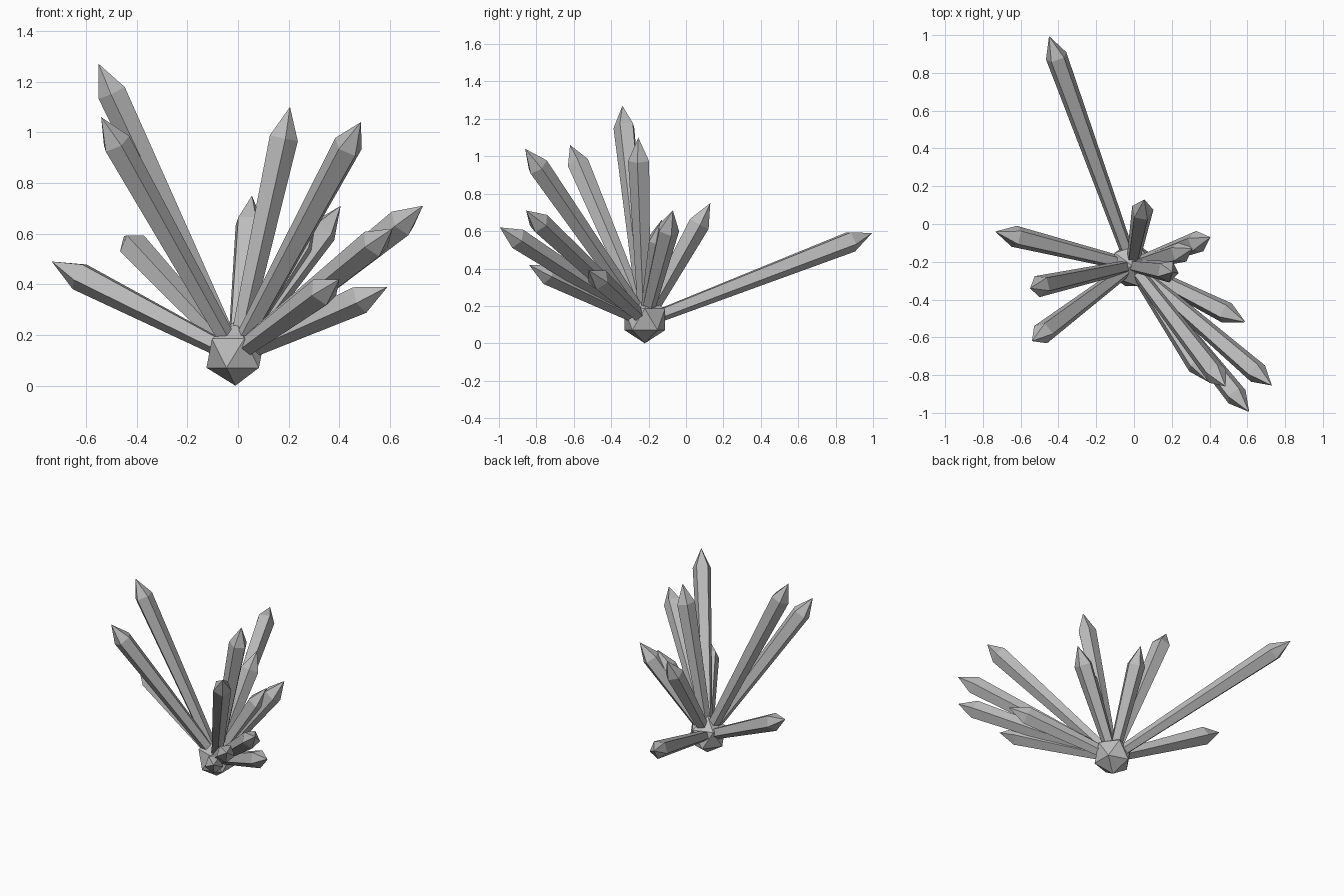
import bpy, bmesh, math
from mathutils import Vector, Matrix

cube = bpy.data.objects.get("Cube")
if cube:
    bpy.data.objects.remove(cube, do_unlink=True)

# One stone grey for everything
stone = bpy.data.materials.new("stone_grey")
stone.use_nodes = True
colour = (0.5, 0.5, 0.5, 1)
stone.diffuse_color = colour
stone.node_tree.nodes["Principled BSDF"].inputs["Base Color"].default_value = colour

CORE = Vector((-0.01, -0.22, 0.12))
SIDES = 5


def add_object(name, bm):
    bmesh.ops.recalc_face_normals(bm, faces=bm.faces)
    mesh = bpy.data.meshes.new(name)
    bm.to_mesh(mesh)
    bm.free()
    mesh.materials.append(stone)
    obj = bpy.data.objects.new(name, mesh)
    bpy.context.collection.objects.link(obj)
    return obj


def crystal(name, tip):
    """Five-sided shaft that widens to a shoulder, then closes to a point."""
    axis = Vector(tip) - CORE
    length = axis.length
    bm = bmesh.new()

    def ring(radius, z):
        angles = [math.tau * i / SIDES - math.pi / 2 for i in range(SIDES)]
        return [bm.verts.new((radius * math.cos(a), radius * math.sin(a), z)) for a in angles]

    base, shoulder = ring(0.035, 0), ring(0.06, length - 0.125)
    point = bm.verts.new((0, 0, length))
    bm.faces.new(base)
    for i in range(SIDES):
        j = (i + 1) % SIDES
        bm.faces.new((base[i], base[j], shoulder[j], shoulder[i]))
        bm.faces.new((shoulder[i], shoulder[j], point))
    obj = add_object(name, bm)
    turn = axis.to_track_quat('Z', 'Y').to_matrix().to_4x4()
    obj.matrix_world = Matrix.Translation(CORE) @ turn


# Core stone
bm = bmesh.new()
bmesh.ops.create_icosphere(bm, subdivisions=1, radius=0.128)
core = add_object("core_stone", bm)
core.location = (-0.01, -0.22, 0.128)

# Crystals, each given by its tip
tips = {
    "tallest_right_crystal": (-0.55, -0.34, 1.27),
    "front_right_crystal": (-0.54, -0.62, 1.06),
    "upright_crystal": (0.205, -0.255, 1.10),
    "tall_front_left_crystal": (0.485, -0.86, 1.04),
    "back_crystal": (0.055, 0.13, 0.75),
    "back_left_crystal": (0.405, -0.07, 0.71),
    "short_left_crystal": (0.31, -0.13, 0.66),
    "long_left_crystal": (0.73, -0.855, 0.71),
    "long_front_crystal": (0.61, -0.995, 0.62),
    "low_front_crystal": (0.40, -0.84, 0.42),
    "low_left_crystal": (0.59, -0.52, 0.39),
    "long_back_crystal": (-0.45, 0.995, 0.59),
    "low_right_crystal": (-0.735, -0.04, 0.49),
}
for name, tip in tips.items():
    crystal(name, tip)
